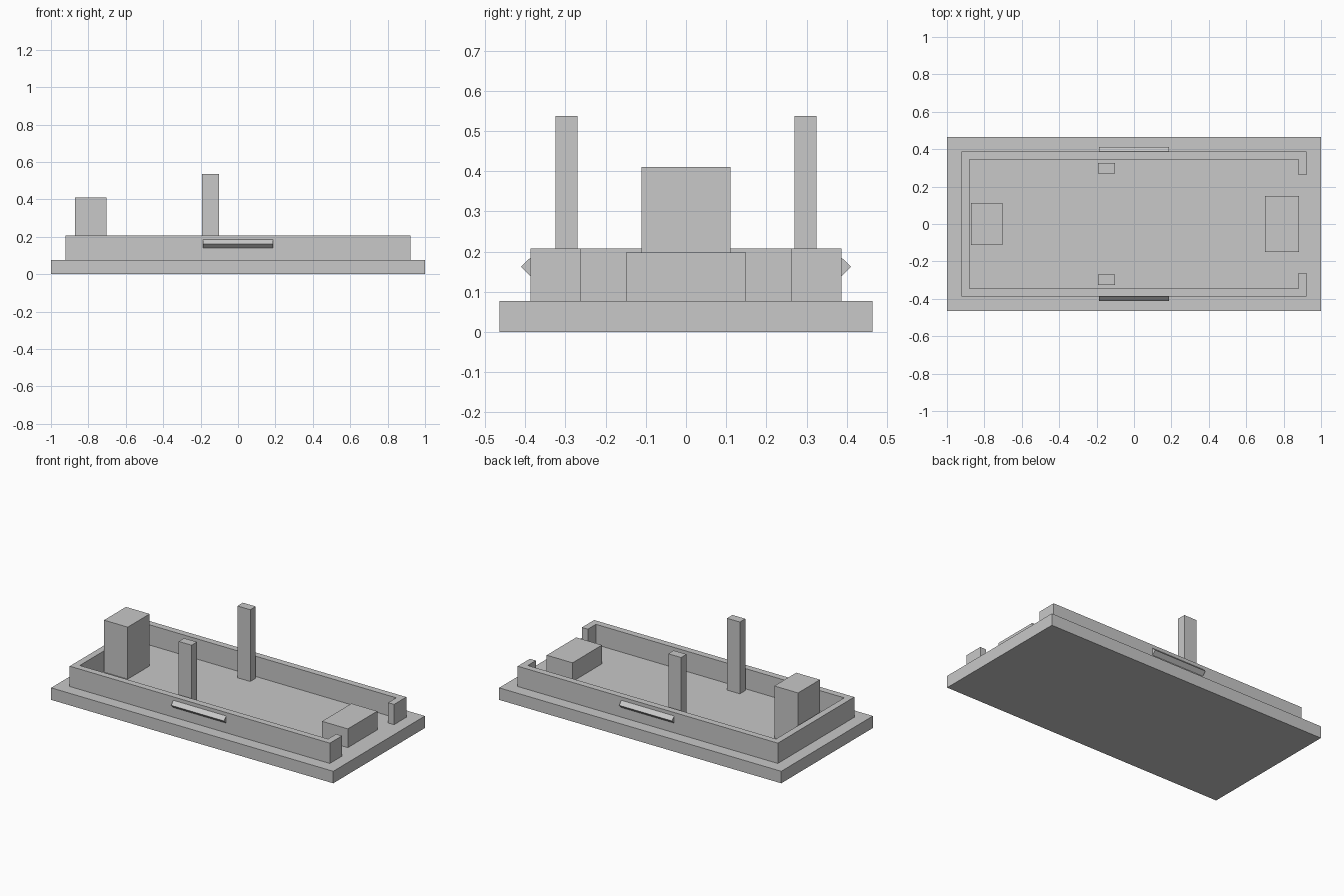
import bpy
import bmesh

cube = bpy.data.objects.get("Cube")
if cube:
    bpy.data.objects.remove(cube, do_unlink=True)

# Single plain material
grey = bpy.data.materials.new("light_grey")
grey.use_nodes = True
GREY = (0.58, 0.58, 0.58, 1.0)
grey.diffuse_color = GREY
grey.node_tree.nodes["Principled BSDF"].inputs["Base Color"].default_value = GREY


def prism(name, profile, offset):
    """Extrude a closed 3D outline along an offset vector."""
    bm = bmesh.new()
    face = bm.faces.new([bm.verts.new(p) for p in profile])
    extruded = bmesh.ops.extrude_face_region(bm, geom=[face])["geom"]
    verts = [g for g in extruded if isinstance(g, bmesh.types.BMVert)]
    bmesh.ops.translate(bm, verts=verts, vec=offset)
    bmesh.ops.recalc_face_normals(bm, faces=bm.faces)
    mesh = bpy.data.meshes.new(name)
    bm.to_mesh(mesh)
    bm.free()
    mesh.materials.append(grey)
    obj = bpy.data.objects.new(name, mesh)
    bpy.context.collection.objects.link(obj)
    return obj


def box(name, x0, x1, y0, y1, z0, z1):
    outline = [(x0, y0, z0), (x1, y0, z0), (x1, y1, z0), (x0, y1, z0)]
    return prism(name, outline, (0, 0, z1 - z0))


BASE_TOP = 0.077

# Base plate
box("base_plate", -1, 1, -0.464, 0.464, 0, BASE_TOP)

# Raised rim: C-shaped wall, open in the middle of the +x end
half = [(-0.922, 0.387), (0.922, 0.387), (0.922, 0.263),
        (0.88, 0.263), (0.88, 0.345), (-0.88, 0.345)]
outline = half + [(x, -y) for x, y in reversed(half)]
prism("rim_wall", [(x, y, BASE_TOP) for x, y in outline], (0, 0, 0.207 - BASE_TOP))

# Blocks at the two ends
box("tall_block", -0.872, -0.704, -0.111, 0.111, BASE_TOP, 0.41)
box("low_block", 0.7, 0.883, -0.149, 0.149, BASE_TOP, 0.197)

# Posts and wedge-shaped snap ridges on both sides
for side, s in (("front", -1), ("back", 1)):
    y0, y1 = sorted((s * 0.27, s * 0.325))
    box(side + "_post", -0.193, -0.102, y0, y1, BASE_TOP, 0.537)
    wedge = [(-0.187, s * 0.387, 0.139), (-0.187, s * 0.411, 0.162),
             (-0.187, s * 0.387, 0.185)]
    prism(side + "_snap_ridge", wedge, (0.374, 0, 0))
